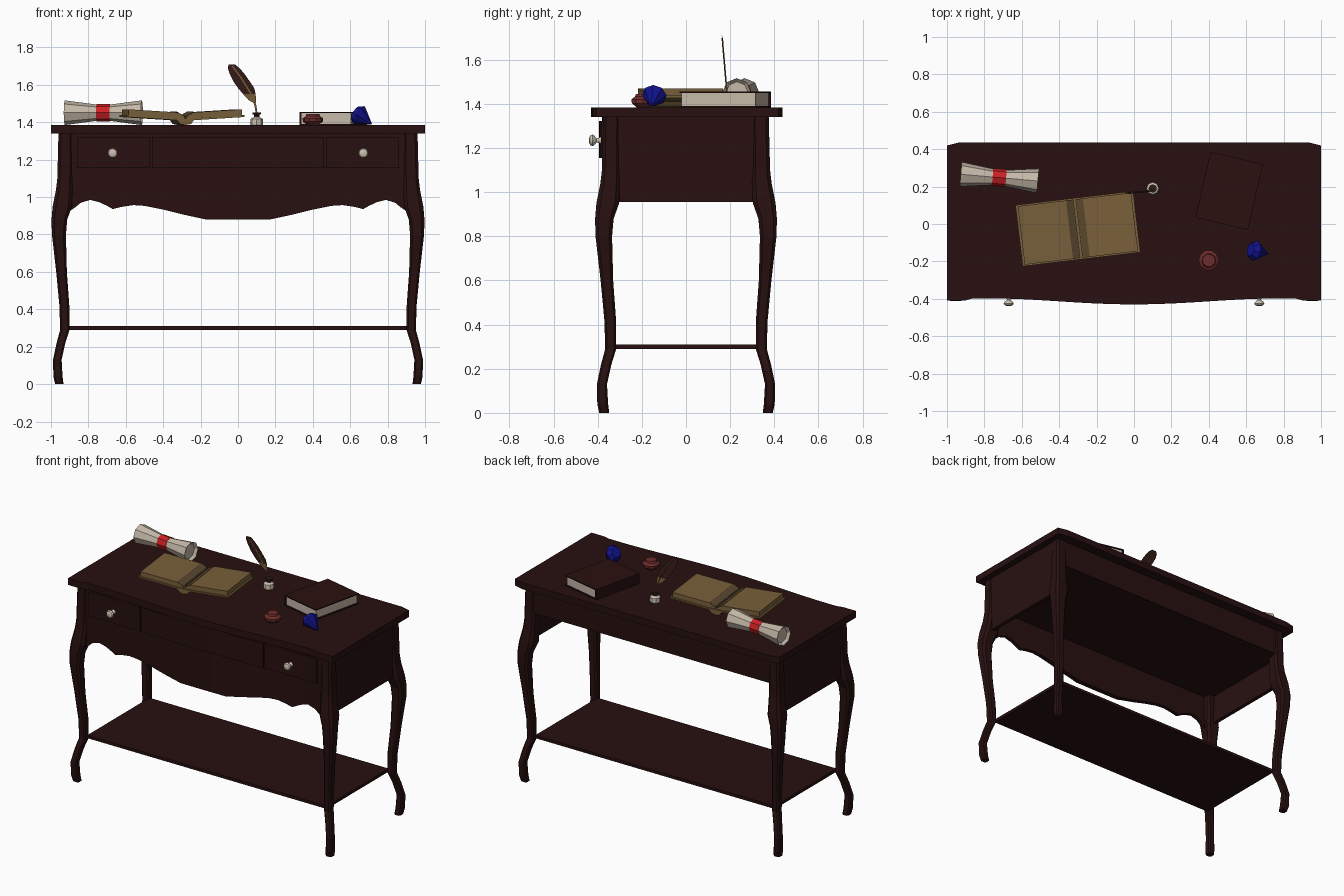
import bpy, bmesh, math
from mathutils import Vector, Matrix

cube = bpy.data.objects.get("Cube")
if cube:
    bpy.data.objects.remove(cube, do_unlink=True)


def material(name, r, g, b):
    m = bpy.data.materials.new(name)
    m.use_nodes = True
    m.diffuse_color = (r, g, b, 1)
    m.node_tree.nodes["Principled BSDF"].inputs["Base Color"].default_value = (r, g, b, 1)
    return m


WOOD = material("dark wood", .021, .005, .005)
LEATHER = material("dark red leather", .024, .005, .005)
PAPER = material("paper", .56, .48, .39)
PARCHMENT = material("old parchment", .19, .115, .042)
GUTTER = material("shaded parchment", .11, .07, .03)
RIBBON = material("red ribbon", .6, .015, .018)
WAX = material("sealing wax", .16, .025, .025)
GEM = material("blue gem", .006, .006, .27)
IVORY = material("ivory", .6, .53, .43)
FEATHER = material("brown feather", .035, .011, .008)


def loft(name, sections, mat, smooth=False, matrix=None):
    """Join equal rings of points into a capped solid."""
    bm = bmesh.new()
    rings = [[bm.verts.new(p) for p in s] for s in sections]
    n = len(rings[0])
    for a, b in zip(rings, rings[1:]):
        for i in range(n):
            j = (i + 1) % n
            bm.faces.new((a[i], a[j], b[j], b[i]))
    bm.faces.new(rings[0])
    bm.faces.new(rings[-1])
    bmesh.ops.recalc_face_normals(bm, faces=bm.faces)
    me = bpy.data.meshes.new(name)
    bm.to_mesh(me)
    bm.free()
    me.materials.append(mat)
    ob = bpy.data.objects.new(name, me)
    bpy.context.collection.objects.link(ob)
    if matrix:
        ob.matrix_world = matrix
    if smooth:
        bpy.ops.object.select_all(action='DESELECT')
        ob.select_set(True)
        bpy.context.view_layer.objects.active = ob
        bpy.ops.object.shade_smooth_by_angle(angle=math.radians(30))
    return ob


def rect_x(x, y0, y1, z0, z1):
    return [(x, y0, z0), (x, y1, z0), (x, y1, z1), (x, y0, z1)]


def box(name, x0, x1, y0, y1, z0, z1, mat, matrix=None):
    return loft(name, [rect_x(x, y0, y1, z0, z1) for x in (x0, x1)], mat, matrix=matrix)


def lathe(name, profile, sides, mat, matrix, smooth=False):
    """Revolve (radius, height) pairs about local z."""
    rings = [[(r * math.cos(math.tau * i / sides), r * math.sin(math.tau * i / sides), h)
              for i in range(sides)] for r, h in profile]
    return loft(name, rings, mat, smooth, matrix)


def prism(name, outline, depth, mat, matrix):
    """Extrude an x-z outline along local y, centred."""
    return loft(name, [[(x, y, z) for x, z in outline] for y in (-depth / 2, depth / 2)], mat, matrix=matrix)


def turned(x, y, z, degrees):
    return Matrix.Translation((x, y, z)) @ Matrix.Rotation(math.radians(degrees), 4, 'Z')


def bow(x):
    """Forward bulge of the front, strongest in the middle."""
    return .5 + .5 * math.cos(math.pi * min(abs(x) / .8, 1))


TOP = 1.385

# Table top with bowed front and clipped back corners
stations = [-1, -.93, -.9, -.86] + [i / 10 for i in range(-8, 9)] + [.86, .9, .93, 1]
loft("table_top", [rect_x(x, -.408 if abs(x) > .89 else -.397 - .033 * bow(x),
                          .42 if abs(x) == 1 else .437, 1.34, TOP) for x in stations], WOOD)

# Curved legs: height, inner and outer offset
leg_profile = [(0, .348, .393), (.04, .353, .402), (.13, .358, .404), (.22, .338, .385), (.29, .316, .366),
               (.42, .317, .37), (.6, .33, .387), (.8, .335, .41), (.88, .328, .412), (.95, .303, .406),
               (1.04, .3, .388), (1.1, .3, .381), (1.34, .3, .375)]


def leg_ring(z, a, b, sx, sy):
    c = (b - a) * .18
    pts = [(a + c, a), (b - c, a), (b, a + c), (b, b - c), (b - c, b), (a + c, b), (a, b - c), (a, a + c)]
    return [(sx * (x + .585), sy * y, z) for x, y in pts]


for sx, side in ((1, "left"), (-1, "right")):
    for sy, end in ((-1, "front"), (1, "back")):
        loft(f"{end}_{side}_leg", [leg_ring(*p, sx, sy) for p in leg_profile], WOOD)
    box(f"{side}_apron", sx * .93, sx * .956, -.32, .32, .955, 1.34, WOOD)

# Scalloped front apron
scallop = [(0, .88), (.17, .88), (.3, .908), (.4, .933), (.5, .953), (.56, .957), (.62, .948), (.67, .936),
           (.7, .953), (.74, .972), (.79, .985), (.84, .97), (.87, .945), (.9, .925)]
edge = [(-x, z) for x, z in scallop[:0:-1]] + scallop
loft("front_apron", [rect_x(x, -.37 - .01 * bow(x), -.345, z, 1.34) for x, z in edge], WOOD, True)

# Back apron, case bottom and lower shelf
box("back_apron", -.9, .9, .34, .37, 1.16, 1.34, WOOD)
box("case_bottom", -.94, .94, -.36, .35, 1.15, 1.17, WOOD)
box("lower_shelf", -.905, .905, -.335, .335, .29, .31, WOOD)


# Drawer fronts following the bow, and knobs
def drawer(name, x0, x1):
    xs = [x0 + (x1 - x0) * i / 8 for i in range(9)]
    loft(name, [rect_x(x, -.385 - .01 * bow(x), -.36, 1.155, 1.322) for x in xs], WOOD, True)


drawer("middle_drawer", -.46, .46)
knob = [(.016, 0), (.012, .008), (.009, .02), (.02, .028), (.027, .038), (.022, .048), (.01, .053)]
for s, side in ((1, "left"), (-1, "right")):
    drawer(f"{side}_drawer", *sorted((s * .47, s * .86)))
    lathe(f"{side}_knob", knob, 12, IVORY,
          Matrix.Translation((s * .67, -.386, 1.235)) @ Matrix.Rotation(math.pi / 2, 4, 'X'), True)

# Rolled scroll, pinched at its ribbon
lie = Matrix.Translation((-.72, .248, 1.451)) @ Matrix.Rotation(math.radians(-5), 4, 'Z') \
    @ Matrix.Rotation(math.pi / 2, 4, 'Y')
lathe("scroll", [(.05, -.19), (.066, -.207), (.044, -.04), (.044, .04), (.066, .207), (.05, .19)], 8, PAPER, lie)
lathe("scroll_ribbon", [(.047, -.036), (.047, .036)], 8, RIBBON, lie)

# Open book: cover, two page blocks and gutter strip
at_book = turned(-.3, -.025, TOP, 6.8)
cover = [(0, 0), (.03, .006), (.045, .026), (.317, .043), (.317, .053), (.04, .036)]
prism("open_book_cover", cover + [(-x, z) for x, z in cover[:0:-1]] + [], .33, PARCHMENT, at_book)
for s, side in ((1, "left"), (-1, "right")):
    prism(f"open_book_{side}_pages", [(s * .005, .03), (s * .305, .05), (s * .305, .084), (s * .045, .068),
                                      (s * .005, .045)], .315, PARCHMENT, at_book)
    prism(f"open_book_{side}_gutter", [(s * .007, .047), (s * .045, .069), (s * .045, .0715), (s * .007, .0495)],
          .313, GUTTER, at_book)

# Closed book
at_closed = turned(.51, .177, TOP, -13)
box("closed_book_pages", -.135, .135, -.172, .172, .005, .064, PAPER, at_closed)
box("closed_book_back_cover", -.143, .143, -.18, .18, 0, .006, LEATHER, at_closed)
box("closed_book_front_cover", -.143, .143, -.18, .18, .064, .071, LEATHER, at_closed)
box("closed_book_spine", -.145, -.134, -.18, .18, 0, .071, LEATHER, at_closed)

# Ink bottle
at_ink = turned(.1, .19, TOP, 0)
lathe("ink_bottle", [(.033, 0), (.035, .006), (.033, .033), (.016, .042)], 8, IVORY, at_ink)
lathe("ink_bottle_neck", [(.016, .04), (.014, .055), (.022, .058), (.022, .068)], 8, FEATHER, at_ink)

# Quill: shaft and thin vane, gold near its base
lean = lambda x, z, d=0: (x, .185 - .085 * (z - 1.45) + d, z)
spine = [(.102, 1.43), (.093, 1.49), (.065, 1.56), (.015, 1.64), (-.03, 1.7)]
loft("quill_shaft", [[lean(x - .005, z, -.003), lean(x + .005, z, -.003), lean(x, z, .004)] for x, z in spine],
     PARCHMENT)
vane = [(.088, .096, 1.5), (.055, .097, 1.52), (.028, .094, 1.55), (.002, .088, 1.58), (-.022, .065, 1.615),
        (-.043, .037, 1.655), (-.055, .008, 1.69), (-.05, -.018, 1.71)]
quill = loft("quill_vane", [[lean(a, z, -.001), lean(b, z, -.001), lean(b, z, .001), lean(a, z, .001)]
                            for a, b, z in vane], FEATHER)
quill.data.materials.append(PARCHMENT)
for f in quill.data.polygons:
    f.material_index = int(f.center.z < 1.54)

# Wax seal
lathe("wax_seal", [(.03, 0), (.053, .018), (.055, .036), (.038, .048), (.034, .06)], 10, WAX,
      turned(.4, -.195, TOP, 0))

# Cut gem lying on its side
tip = Vector((.07, -.015, -.05))
lathe("cut_gem", [(.034, -.028), (.056, 0), (.053, .008), (.002, tip.length)], 8, GEM,
      Matrix.Translation((.645, -.143, 1.44)) @ tip.to_track_quat('Z', 'Y').to_matrix().to_4x4())
